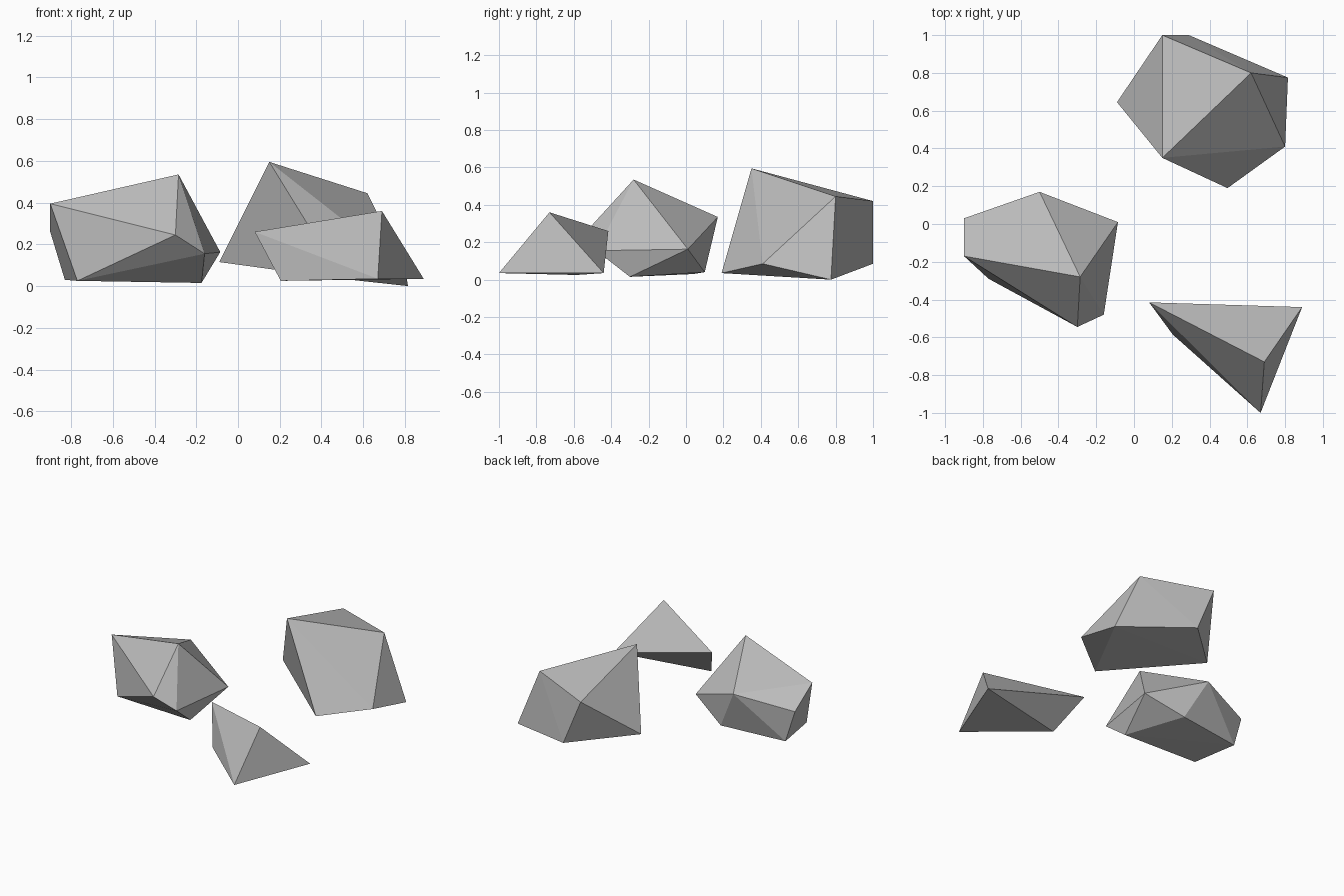
import bpy
import bmesh

# Remove only the default cube
default_cube = bpy.data.objects.get("Cube")
if default_cube:
    bpy.data.objects.remove(default_cube, do_unlink=True)

# One plain stone colour shared by every rock
stone = bpy.data.materials.new("stone_grey")
stone.use_nodes = True
stone_colour = (0.5, 0.5, 0.5, 1)
stone.diffuse_color = stone_colour
shader = stone.node_tree.nodes["Principled BSDF"]
shader.inputs["Base Color"].default_value = stone_colour
shader.inputs["Roughness"].default_value = 0.9


def make_rock(name, corners):
    """Wrap a faceted, flat-shaded stone around its corner points."""
    bm = bmesh.new()
    for corner in corners:
        bm.verts.new(corner)
    bmesh.ops.convex_hull(bm, input=bm.verts)
    # Merge nearly coplanar triangles into single facets
    bmesh.ops.dissolve_limit(bm, angle_limit=0.03, verts=bm.verts, edges=bm.edges)
    bmesh.ops.recalc_face_normals(bm, faces=bm.faces)
    mesh = bpy.data.meshes.new(name)
    bm.to_mesh(mesh)
    bm.free()
    mesh.materials.append(stone)
    rock = bpy.data.objects.new(name, mesh)
    bpy.context.collection.objects.link(rock)
    return rock


# Large rock at the back: crest, shoulders, then base
make_rock("back_rock", [
    (.15, .35, .595), (.62, .8, .445), (.15, 1, .42),
    (.29, 1, .085), (.815, .775, 0), (.8, .41, .085),
    (.495, .19, .035), (-.09, .645, .115),
])

# Middle rock on the right-hand side: crest, shoulders, then base
make_rock("middle_rock", [
    (-.285, -.28, .535), (-.9, -.17, .395), (-.5, .17, .335),
    (-.9, .03, .26), (-.3, -.545, .245), (-.16, -.48, .155),
    (-.085, .01, .163), (-.77, -.29, .025), (-.83, .04, .03),
    (-.175, -.3, .015), (-.35, .1, .04),
])

# Small wedge-shaped rock at the front
make_rock("front_rock", [
    (.08, -.415, .26), (.69, -.73, .36), (.89, -.44, .035),
    (.67, -1, .035), (.205, -.585, .025),
])
